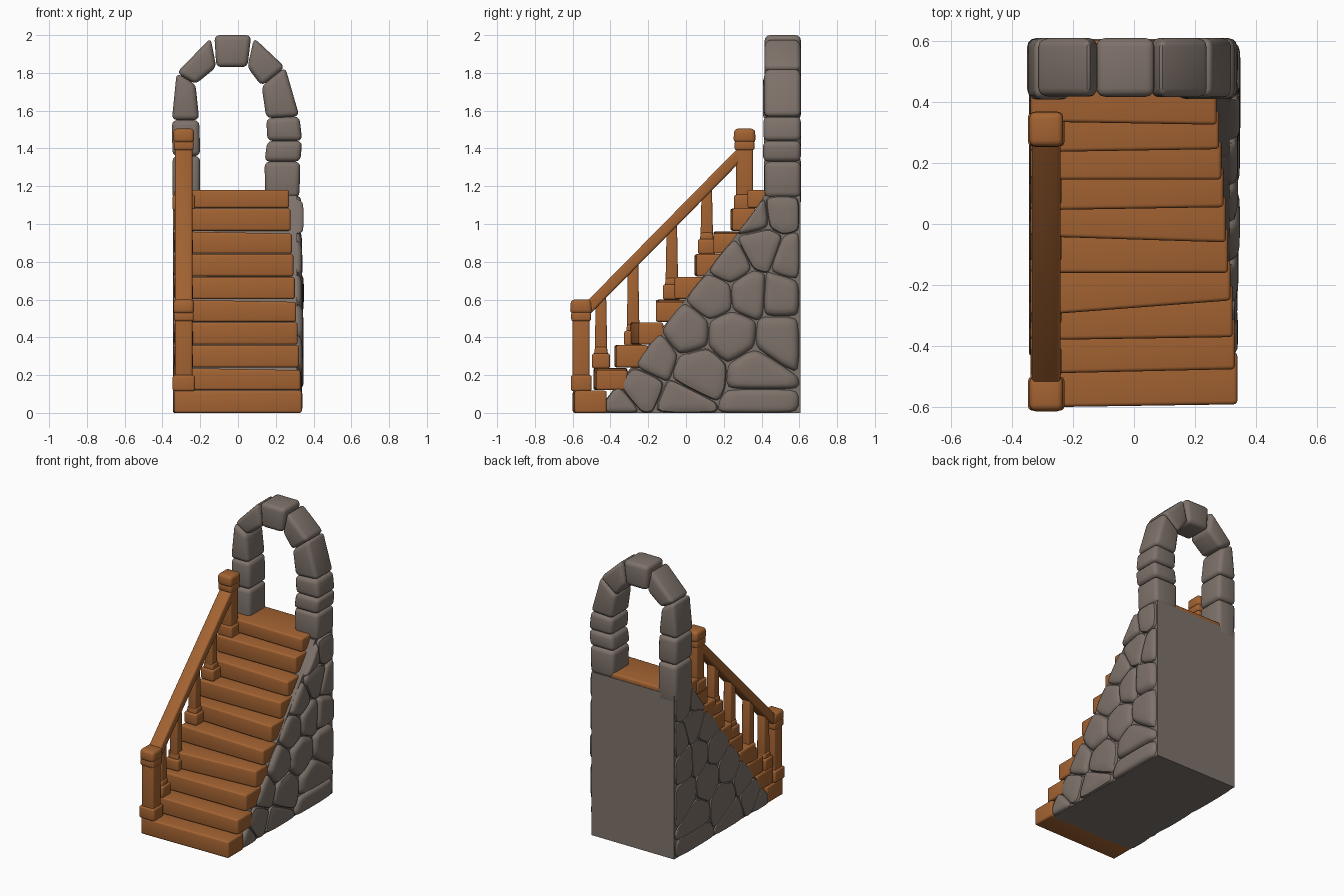
import bpy, bmesh, math, random
from mathutils import Vector

random.seed(4)
if "Cube" in bpy.data.objects:
    bpy.data.objects.remove(bpy.data.objects["Cube"])


def material(name, rgb):
    m = bpy.data.materials.new(name)
    m.use_nodes = True
    m.diffuse_color = (*rgb, 1)
    m.node_tree.nodes["Principled BSDF"].inputs["Base Color"].default_value = (*rgb, 1)
    return m


WOOD = material("warm wood", (0.37, 0.125, 0.032))
STONE = material("grey stone", (0.21, 0.17, 0.145))


def loft(name, layers, axis, mat, bevel=0.0):
    """Join matching outlines, each given as (depth, points), along the x or y axis."""
    bm = bmesh.new()
    rings = []
    for d, pts in layers:
        rings.append([bm.verts.new((d, a, b) if axis == "x" else (a, d, b)) for a, b in pts])
    n = len(rings[0])
    for lower, upper in zip(rings, rings[1:]):
        for i in range(n):
            j = (i + 1) % n
            bm.faces.new((lower[i], lower[j], upper[j], upper[i]))
    bm.faces.new(rings[0])
    bm.faces.new(rings[-1])
    bmesh.ops.recalc_face_normals(bm, faces=bm.faces)
    if bevel:
        bmesh.ops.bevel(bm, geom=bm.edges[:], offset=bevel, segments=3, profile=0.5,
                        affect="EDGES", clamp_overlap=True)
    me = bpy.data.meshes.new(name)
    bm.to_mesh(me)
    bm.free()
    me.materials.append(mat)
    ob = bpy.data.objects.new(name, me)
    bpy.context.collection.objects.link(ob)
    bpy.ops.object.select_all(action="DESELECT")
    ob.select_set(True)
    bpy.context.view_layer.objects.active = ob
    bpy.ops.object.shade_smooth_by_angle(angle=math.radians(42))
    return ob


def prism(name, pts, lo, hi, axis, mat, bevel=0.0):
    return loft(name, [(lo, pts), (hi, pts)], axis, mat, bevel)


def block(name, x, y, z, w, d, h, taper=1.0, bevel=0.012):
    """Wooden block standing at height z, its top narrowed by the taper."""
    a, b = d / 2, d / 2 * taper
    return prism(name, [(y - a, z), (y + a, z), (y + b, z + h), (y - b, z + h)],
                 x - w / 2, x + w / 2, "x", WOOD, bevel)


# Solid core under the stairs, with its flat back
PROFILE = [(-0.43, 0), (0.6, 0), (0.6, 1.15), (0.41, 1.15), (0.34, 1.04), (-0.43, 0.06)]
prism("wall_core", [(min(y * 1.01, 0.606), z) for y, z in PROFILE], -0.332, 0.312, "x", STONE)


# Rubble stones: the side profile split into cells around these centres
CENTRES = [(-.36, .04), (-.25, .13), (-.17, .3), (.06, .22), (-.03, .04), (.37, .05),
           (.37, .2), (.24, .42), (0, .43), (.15, .62), (.33, .63), (.23, .79), (.4, .88),
           (.5, 1.07), (.56, .82), (.5, .62), (.5, .4), (.36, 1.05)]


def clip(poly, point, normal):
    out = []
    for p, q in zip(poly, poly[1:] + poly[:1]):
        dp, dq = (p - point).dot(normal), (q - point).dot(normal)
        if dp <= 0:
            out.append(p)
        if dp * dq < 0:
            out.append(p.lerp(q, dp / (dp - dq)))
    return out


def rounded(poly, t):
    out = []
    for p, q in zip(poly, poly[1:] + poly[:1]):
        out += [p.lerp(q, t), p.lerp(q, 1 - t)]
    return out


seeds = [Vector(c) for c in CENTRES]
for k, s in enumerate(seeds):
    cell = [Vector(p) for p in PROFILE]
    for other in seeds:
        if other != s:
            cell = clip(cell, (s + other) / 2, other - s)
    cell = [p for i, p in enumerate(cell) if (p - cell[i - 1]).length > 0.015]
    cell = rounded(rounded(cell, 0.14), 0.25)
    mid = sum(cell, Vector((0, 0))) / len(cell)
    swell = random.uniform(-0.006, 0.006)

    def ring(scale):
        return [mid + (p - mid) * scale for p in cell]

    right = [(0.2, 1), (0.3, 1), (0.316, 0.98), (0.328, 0.93), (0.336 + swell, 0.84),
             (0.341 + swell, 0.68), (0.343 + swell, 0.4)]
    left = [(-0.3, 1), (-0.336, 0.995), (-0.341, 0.97), (-0.343, 0.9)]
    for side, steps in (("right", right), ("left", left)):
        loft(f"{side}_wall_stone_{k + 1}", [(x, ring(f)) for x, f in steps], "x", STONE)


# Stair treads: front edge and how far its +x end is skewed back
FRONTS = [-.6, -.49, -.38, -.3, -.16, -.04, .045, .145, .235, .335]
SKEWS = [.01, .015, .01, .05, 0, -.02, .01, 0, .01, -.01]
RISE = 0.1205
for k, (front, skew) in enumerate(zip(FRONTS, SKEWS)):
    last = k == len(FRONTS) - 1
    back = 0.602 if last else front + 0.18
    end = 0.338 - 0.0075 * k
    low = k * RISE
    high = 1.18 if last else low + RISE - 0.003
    tread = prism(f"tread_{k + 1}", [(front, low), (back, low), (back, high), (front, high)],
                  -0.338, end, "x", WOOD, 0.012)
    for v in tread.data.vertices:
        t = (v.co.x + 0.338) / (end + 0.338)
        if v.co.y < (front + back) / 2:
            v.co.y += skew * t
        if v.co.z > (low + high) / 2:
            v.co.z -= 0.012 * t * (k % 3 == 1)


# Archway: joints between stones as inner and outer points, from +x over the top
JOINTS = [((.145, 1.14), (.325, 1.14)), ((.14, 1.33), (.33, 1.33)), ((.155, 1.44), (.34, 1.44)),
          ((.15, 1.56), (.325, 1.57)), ((.125, 1.73), (.25, 1.83)), ((.05, 1.83), (.085, 1.985)),
          ((-.115, 1.83), (-.145, 1.985)), ((-.225, 1.74), (-.325, 1.8)),
          ((-.205, 1.55), (-.35, 1.55)), ((-.2, 1.36), (-.347, 1.36)), ((-.2, 1.09), (-.345, 1.09))]
for k, ((a, b), (c, d)) in enumerate(zip(JOINTS, JOINTS[1:])):
    quad = [a, b, d, c]
    if k == 5:  # the keystone crowns the arch
        quad = [a, (b[0] - 0.015, 2.0), (d[0] + 0.02, 2.0), c]
    wob = random.uniform(-0.006, 0.006)
    prism(f"arch_stone_{k + 1}", quad, 0.412 + wob, 0.608, "y", STONE, 0.028)


# Newel posts
RAIL_X = -0.287
for name, y, foot, top in (("lower", -0.555, 0.115, 0.6), ("upper", 0.31, 1.07, 1.505)):
    block(f"{name}_newel_base", RAIL_X, y, foot, 0.118, 0.11, 0.085)
    block(f"{name}_newel_shaft", RAIL_X, y, foot, 0.092, 0.09, top - foot - 0.05)
    block(f"{name}_newel_collar", RAIL_X, y, top - 0.115, 0.105, 0.105, 0.05)
    block(f"{name}_newel_cap", RAIL_X, y, top - 0.075, 0.11, 0.118, 0.075, 0.93, 0.02)


# Sloping handrail
def rail_height(y):
    return 0.56 + 1.015 * (y + 0.513)


y0, y1, half = -0.54, 0.3, 0.042
prism("handrail", [(y0, rail_height(y0) - half), (y1, rail_height(y1) - half),
                   (y1, rail_height(y1) + half), (y0, rail_height(y0) + half)],
      RAIL_X - 0.046, RAIL_X + 0.046, "x", WOOD, 0.012)

# Balusters standing on the treads
for k, (y, foot) in enumerate(((-.45, .235), (-.28, .355), (-.075, .6), (.11, .84))):
    block(f"baluster_base_{k + 1}", RAIL_X, y, foot, 0.1, 0.095, 0.08)
    block(f"baluster_foot_{k + 1}", RAIL_X, y, foot + 0.07, 0.075, 0.075, 0.045, 0.85)
    block(f"baluster_shaft_{k + 1}", RAIL_X, y, foot + 0.05, 0.06, 0.068,
          rail_height(y) - foot - 0.05, 0.8, 0.01)
